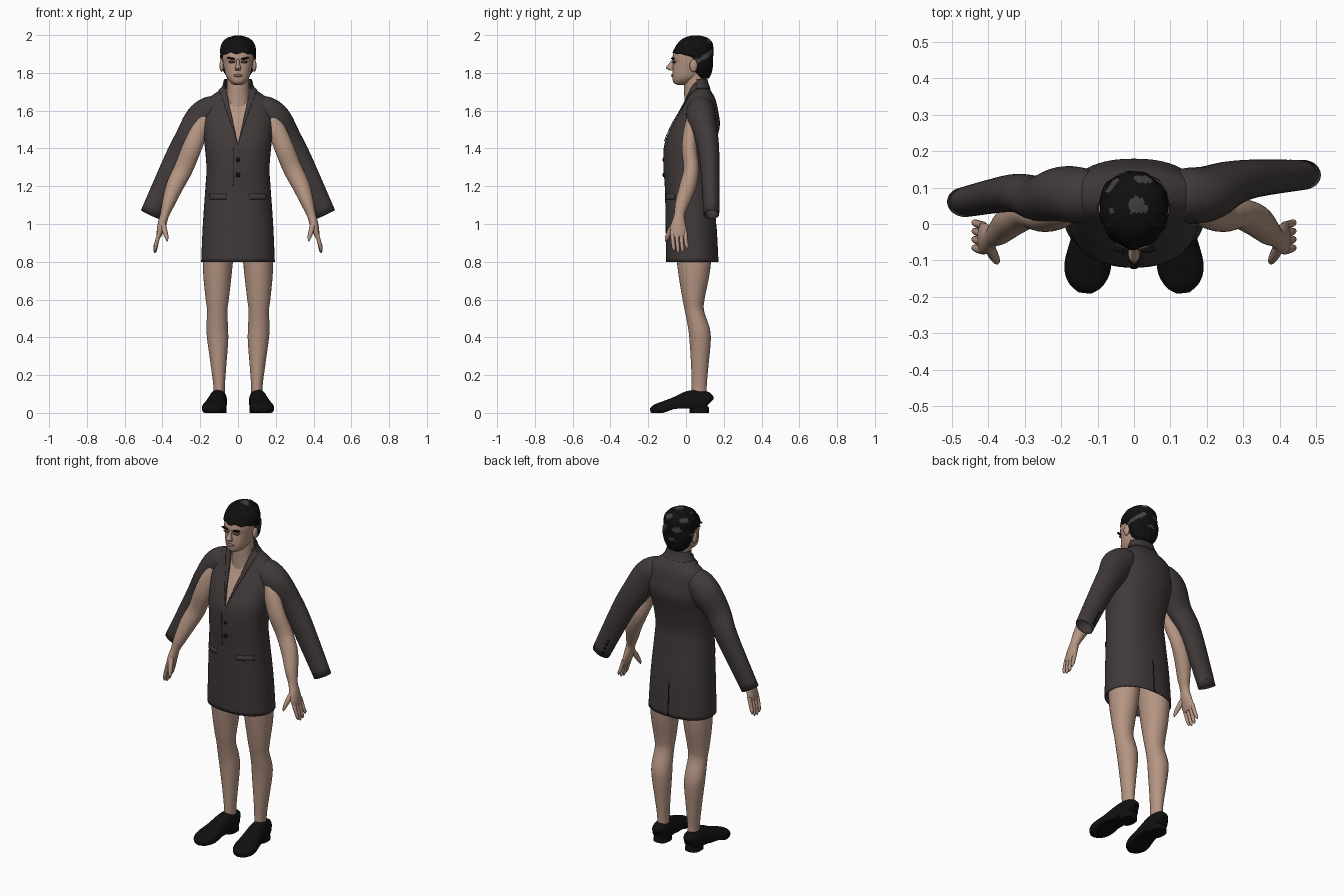
import bpy, bmesh, math
from mathutils import Vector, Matrix

cube = bpy.data.objects.get("Cube")
if cube:
    bpy.data.objects.remove(cube, do_unlink=True)

X, Y, Z = Vector((1, 0, 0)), Vector((0, 1, 0)), Vector((0, 0, 1))
made = []


def material(name, r, g, b):
    mat = bpy.data.materials.new(name)
    mat.use_nodes = True
    mat.diffuse_color = (r, g, b, 1)
    bsdf = mat.node_tree.nodes["Principled BSDF"]
    bsdf.inputs["Base Color"].default_value = (r, g, b, 1)
    bsdf.inputs["Roughness"].default_value = 0.8
    return mat


skin = material("skin", 0.46, 0.30, 0.225)
cloth = material("charcoal cloth", 0.052, 0.041, 0.041)
black = material("black", 0.005, 0.005, 0.005)
hair_grey = material("hair sheen", 0.055, 0.05, 0.05)
lip = material("lips", 0.27, 0.14, 0.11)
socket = material("eye shadow", 0.10, 0.06, 0.045)


def finish(name, bm, *mats):
    mesh = bpy.data.meshes.new(name)
    bm.to_mesh(mesh)
    bm.free()
    for mat in mats:
        mesh.materials.append(mat)
    obj = bpy.data.objects.new(name, mesh)
    bpy.context.scene.collection.objects.link(obj)
    made.append(obj)
    return obj


def thicken(obj, depth):
    mod = obj.modifiers.new("thickness", "SOLIDIFY")
    mod.thickness = depth
    mod.offset = -1
    return obj


def smooth_rows(rows, steps):
    """Catmull-Rom interpolation of (x, y, z, width, depth) sections."""
    out = []
    for i in range(len(rows) - 1):
        a, b, c, d = (rows[max(0, min(len(rows) - 1, i + k))] for k in (-1, 0, 1, 2))
        for s in range(steps):
            t = s / steps
            out.append([q + 0.5 * t * (r - p + t * (2 * p - 5 * q + 4 * r - w + t * (3 * (q - r) + w - p)))
                        for p, q, r, w in zip(a, b, c, d)])
    return out + [list(rows[-1])]


def loft(name, rows, mat, side=1, axis=None, ref=Y, power=2, caps=True, steps=5, seg=32):
    """Skin of superellipse sections along a smooth path; side=-1 mirrors it."""
    rows = smooth_rows([(side * r[0], *r[1:]) for r in rows], steps)
    centres = [Vector(r[:3]) for r in rows]
    bm = bmesh.new()
    rings = []
    for i, row in enumerate(rows):
        t = axis or (centres[min(i + 1, len(rows) - 1)] - centres[max(i - 1, 0)]).normalized()
        u = ref.cross(t).normalized()
        v = t.cross(u)
        ring = []
        for k in range(seg):
            a = math.tau * k / seg
            c, s = math.cos(a), math.sin(a)
            c = math.copysign(abs(c) ** (2 / power), c)
            s = math.copysign(abs(s) ** (2 / power), s)
            ring.append(bm.verts.new(centres[i] + u * c * max(row[3], 0.001) + v * s * max(row[4], 0.001)))
        rings.append(ring)
    for lo, hi in zip(rings, rings[1:]):
        for k in range(seg):
            n = (k + 1) % seg
            bm.faces.new((lo[k], lo[n], hi[n], hi[k]))
    if caps:
        bm.faces.new(rings[0][::-1])
        bm.faces.new(rings[-1])
    return finish(name, bm, mat)


def ball(name, pos, size, mat, tilt=0):
    bm = bmesh.new()
    m = Matrix.Translation(pos) @ Matrix.Rotation(tilt, 4, "Y") @ Matrix.Diagonal((*size, 1))
    bmesh.ops.create_uvsphere(bm, u_segments=16, v_segments=10, radius=1, matrix=m)
    return finish(name, bm, mat)


# Jacket body
jacket = loft("jacket_body", [
    (0, .033, .80, .195, .138), (0, .026, 1, .186, .134), (0, .014, 1.2, .172, .126),
    (0, .008, 1.3, .167, .127), (0, .02, 1.42, .177, .135), (0, .052, 1.52, .188, .127),
    (0, .07, 1.6, .183, .1), (0, .078, 1.66, .16, .078), (0, .075, 1.7, .11, .06),
    (0, .068, 1.725, .08, .053), (0, .056, 1.765, .069, .052)],
    cloth, axis=Z, power=2.3, caps=False, steps=6, seg=64)


def patch(name, planes, lift, mat):
    """Piece of the jacket surface behind all given (point, normal) planes."""
    bm = bmesh.new()
    bm.from_mesh(jacket.data)
    for co, no in planes:
        geom = bm.verts[:] + bm.edges[:] + bm.faces[:]
        bmesh.ops.bisect_plane(bm, geom=geom, plane_co=co, plane_no=no, clear_outer=True)
    bm.normal_update()
    for v, n in [(v, v.normal.copy()) for v in bm.verts]:
        v.co += n * lift
    return thicken(finish(name, bm, mat), 0.004)


def box_planes(x0, x1, z0, z1, front=True):
    return [((x0, 0, 0), -X), ((x1, 0, 0), X), ((0, 0, z0), -Z), ((0, 0, z1), Z),
            ((0, .055, 0), Y if front else -Y)]


tip = Vector((0, 0, 1.42))
edges = [Vector((s * .32, 0, -.07)) for s in (1, -1)]

# Chest under the neckline, lapels, pockets and seams
patch("chest", box_planes(-.1, .1, 1.36, 1.72), -.01, skin)
for s, word, inner in ((1, "left", edges[0]), (-1, "right", edges[1])):
    outer = Vector((s * .34, 0, -.12))
    patch(word + "_lapel", box_planes(-.12, .12, 1.37, 1.755)
          + [(tip, -inner), ((-s * .02, 0, 1.37), outer)], .006, cloth)
    patch(word + "_pocket", box_planes(min(s * .06, s * .15), max(s * .06, s * .15), 1.13, 1.16), .003, cloth)
patch("collar", box_planes(-.2, .2, 1.715, 1.765, False), .005, cloth)
patch("front_seam", box_planes(-.026, -.023, 1.2, 1.4), .001, black)
patch("back_vent", box_planes(-.003, .003, .8, 1, False), .001, black)

# Open the neckline
bm = bmesh.new()
bm.from_mesh(jacket.data)
for no in edges:
    faces = [f for f in bm.faces if f.calc_center_median().y < .06]
    geom = faces + list({e for f in faces for e in f.edges}) + list({v for f in faces for v in f.verts})
    bmesh.ops.bisect_plane(bm, geom=geom, plane_co=tip, plane_no=no)
gap = [f for f in bm.faces if f.calc_center_median().y < .06
       and all((f.calc_center_median() - tip).dot(no) < 0 for no in edges)]
bmesh.ops.delete(bm, geom=gap, context="FACES")
bm.to_mesh(jacket.data)
bm.free()
thicken(jacket, .004)

for z in (1.34, 1.26):
    ball("front_button", (0, -.118, z), (.012, .006, .012), black)

# Limbs, sleeves and shoes
for s, word in ((1, "left_"), (-1, "right_")):
    mid, end = (.125, .135) if s > 0 else (.085, .06)
    sleeve = loft(word + "sleeve", [
        (.1, .075, 1.62, .06, .06), (.14, .078, 1.6, .08, .075), (.195, .082, 1.55, .088, .076),
        (.26, mid - .015, 1.45, .076, .062), (.33, mid, 1.33, .066, .052), (.465, end, 1.05, .054, .041)],
        cloth, s, caps=False)
    thicken(sleeve, .004)
    for k in range(4):
        ball(word + "cuff_button", (s * (.43 - .012 * k), end + .033, 1.07 + .026 * k), (.009, .009, .009), black)

    loft(word + "arm", [
        (.17, .04, 1.58, .03, .03), (.205, .028, 1.5, .047, .04), (.245, .018, 1.4, .051, .04),
        (.29, .028, 1.29, .05, .041), (.335, .01, 1.2, .046, .044), (.368, -.02, 1.11, .034, .037),
        (.388, -.035, 1.05, .024, .028), (.402, -.04, 1, .023, .038), (.414, -.04, .955, .017, .044),
        (.42, -.039, .93, .01, .038)], skin, s)
    for k in range(4):
        y, drop = -.073 + .023 * k, (.01, 0, .004, .022)[k]
        loft(word + "finger", [
            (.414, y, .96, .011, .011), (.43, y + .004, .905, .0105, .0105),
            (.438, y + .008, .862 + drop, .009, .009), (.441, y + .01, .846 + drop, .003, .003)],
            skin, s, steps=3, seg=10)
    loft(word + "thumb", [
        (.4, -.055, 1.01, .015, .016), (.388, -.083, .965, .014, .015),
        (.378, -.1, .93, .01, .011), (.375, -.108, .908, .003, .003)], skin, s, steps=3, seg=12)

    loft(word + "leg", [
        (.1, .07, .08, .03, .04), (.1, .07, .15, .031, .04), (.103, .073, .25, .041, .046),
        (.107, .075, .38, .055, .056), (.11, .068, .45, .057, .057), (.11, .045, .54, .054, .051),
        (.11, .04, .6, .061, .058), (.109, .042, .72, .074, .08), (.105, .042, .82, .08, .092),
        (.095, .04, .92, .08, .095)], skin, s, axis=Z)

    shoe = loft(word + "shoe", [
        (.1, .125, .055, .018, .025), (.102, .112, .062, .04, .05), (.105, .06, .06, .047, .062),
        (.11, .01, .052, .049, .062), (.118, -.05, .037, .057, .05), (.128, -.12, .025, .064, .036),
        (.132, -.165, .018, .048, .026), (.134, -.188, .014, .02, .012)], black, s, ref=Z, power=2.3)
    for v in shoe.data.vertices:
        arch = .022 * max(0, min(1, (v.co.y + .12) / .06))
        v.co.z = max(v.co.z, arch)
    loft(word + "heel", [(.104, .07, 0, .044, .052), (.104, .07, .035, .042, .05)],
         black, s, axis=Z, power=2.6, steps=1)

    # Facial features in pairs
    ball(word + "ear", (s * .086, .04, 1.838), (.012, .021, .033), skin)
    ball(word + "eye", (s * .033, -.062, 1.858), (.018, .012, .007), socket)
    ball(word + "eyebrow", (s * .037, -.069, 1.877), (.024, .01, .005), black, -s * .15)

# Neck, head, nose and mouth
loft("neck", [(0, .06, 1.58, .075, .07), (0, .053, 1.66, .064, .062), (0, .048, 1.72, .058, .058),
              (0, .05, 1.82, .06, .06)], skin, axis=Z)
loft("head", [
    (0, -.025, 1.737, .018, .022), (0, -.015, 1.75, .04, .052), (0, .002, 1.78, .062, .074),
    (0, .02, 1.825, .074, .09), (0, .026, 1.855, .08, .093), (0, .028, 1.88, .082, .1),
    (0, .04, 1.92, .083, .1), (0, .05, 1.96, .06, .07), (0, .05, 1.98, .02, .02)], skin, axis=Z, power=2.2)
loft("nose", [(0, -.063, 1.872, .008, .01), (0, -.076, 1.85, .009, .014), (0, -.085, 1.826, .016, .021),
              (0, -.072, 1.812, .012, .012)], skin, axis=Z, steps=4, seg=16)
ball("mouth", (0, -.068, 1.786), (.025, .012, .008), lip)

# Hair with wavy locks and paler streaks on top and back
hair = loft("hair", [
    (0, .085, 1.77, .045, .035), (0, .082, 1.8, .072, .052), (0, .076, 1.84, .088, .066),
    (0, .066, 1.883, .093, .078), (0, .04, 1.9, .094, .106), (0, .042, 1.93, .093, .102),
    (0, .048, 1.96, .083, .09), (0, .052, 1.985, .057, .063), (0, .052, 1.998, .015, .02)],
    black, axis=Z, seg=56)
hair.data.materials.append(hair_grey)
for v in hair.data.vertices:
    a = math.atan2(v.co.y - .05, v.co.x)
    wave = 1 + .02 * math.sin(11 * a + 40 * v.co.z)
    v.co.x *= wave
    v.co.y = .05 + (v.co.y - .05) * wave
for p in hair.data.polygons:
    c = p.center
    streak = math.sin(70 * c.x + 35 * c.z) + math.sin(90 * c.z - 50 * c.y)
    if c.y > .03 and c.z > 1.84 and streak > .9:
        p.material_index = 1

for obj in bpy.context.selected_objects:
    obj.select_set(False)
for obj in made:
    obj.select_set(True)
bpy.context.view_layer.objects.active = jacket
bpy.ops.object.shade_smooth_by_angle(angle=math.radians(40))
